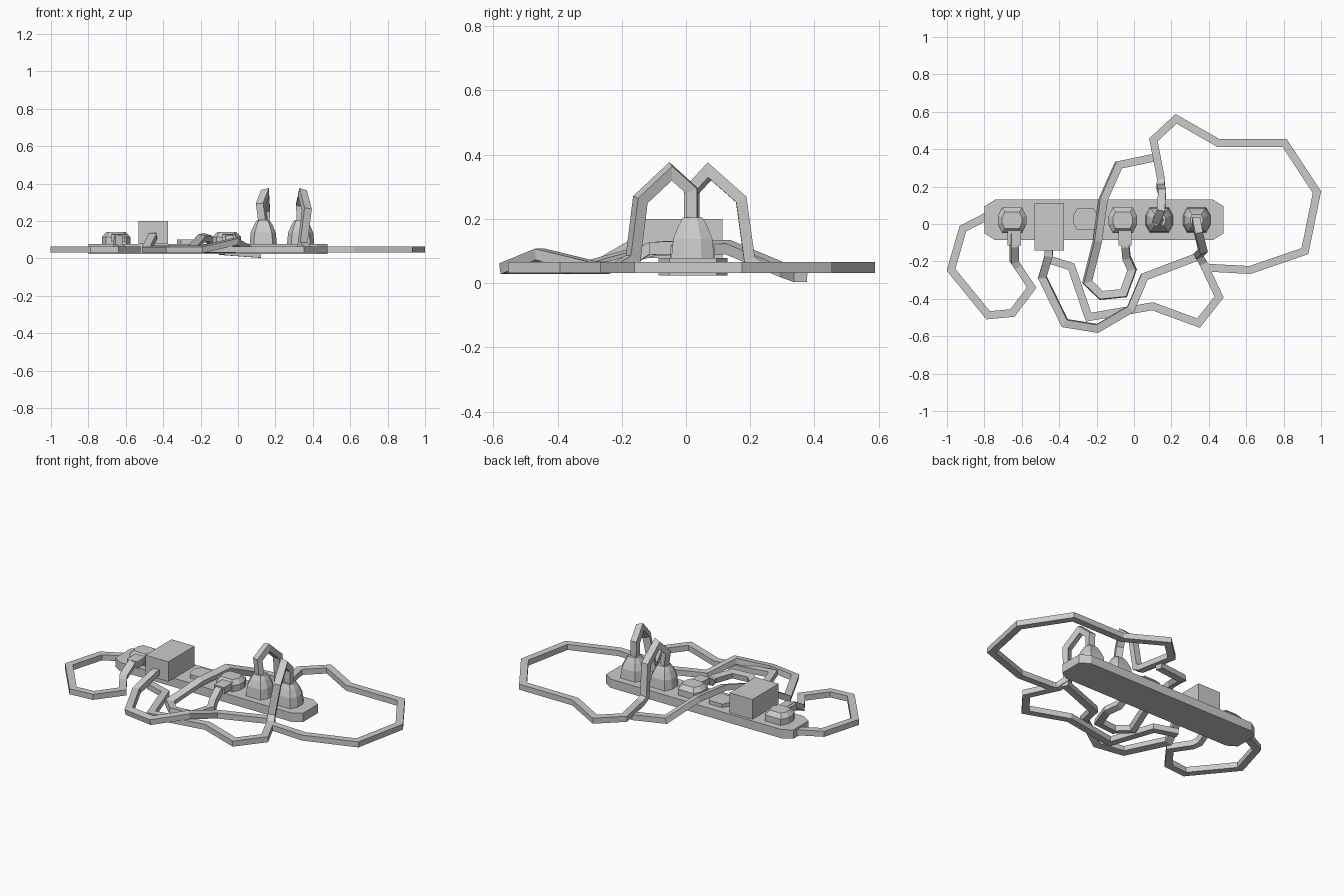
import bpy, bmesh
from mathutils import Vector

CY = 0.022   # centre line of the strip in y


def finish(bm, name):
    bmesh.ops.recalc_face_normals(bm, faces=bm.faces)
    me = bpy.data.meshes.new(name)
    bm.to_mesh(me)
    bm.free()
    ob = bpy.data.objects.new(name, me)
    bpy.context.collection.objects.link(ob)
    return ob


def skin(rings, name):
    """Closed tube or loft through rings of equal point count."""
    bm = bmesh.new()
    vs = [[bm.verts.new(p) for p in r] for r in rings]
    n = len(vs[0])
    for a, b in zip(vs, vs[1:]):
        for i in range(n):
            j = (i + 1) % n
            bm.faces.new((a[i], a[j], b[j], b[i]))
    bm.faces.new(vs[0][::-1])
    bm.faces.new(vs[-1])
    return finish(bm, name)


def cut_rect(hx, hy, cx, cy):
    """Rectangle outline with cut corners."""
    return [(hx, cy - hy), (hx, hy - cy), (hx - cx, hy), (cx - hx, hy),
            (-hx, hy - cy), (-hx, cy - hy), (cx - hx, -hy), (hx - cx, -hy)]


def loft(name, x, y, levels):
    """levels: (z, half width, half depth, cut x, cut y)"""
    return skin([[(x + px, y + py, z) for px, py in cut_rect(hx, hy, cx, cy)]
                 for z, hx, hy, cx, cy in levels], name)


def cable(name, pts, w=0.042, h=0.034):
    """Mitred square cable; the first point lies on the flat end."""
    P = [Vector(p) for p in pts]
    d = [(b - a).normalized() for a, b in zip(P, P[1:])]
    side = d[0].cross(Vector((0, 0, 1))).normalized()
    up = side.cross(d[0])
    ring = [P[0] + side * sx * w / 2 + up * sy * h / 2
            for sx, sy in ((1, 1), (-1, 1), (-1, -1), (1, -1))]
    rings = [ring]
    for i in range(1, len(P)):
        t = d[i - 1]
        n = t if i == len(P) - 1 else (t + d[i]).normalized()
        ring = [q + t * ((P[i] - q).dot(n) / t.dot(n)) for q in ring]
        rings.append(ring)
    return skin(rings, name)


def flat(z, *xy):
    return [(x, y, z) for x, y in xy]


# strip body
loft("strip_body", -0.16, CY, [(0.024, 0.638, 0.108, 0.055, 0.035),
                               (0.078, 0.638, 0.108, 0.055, 0.035)])

# raised sockets
for i, x in enumerate((-0.65, -0.455, -0.26, -0.06, 0.135, 0.335)):
    loft(f"socket_{i + 1}", x, 0.026, [(0.07, 0.066, 0.058, 0.022, 0.04),
                                       (0.1, 0.066, 0.058, 0.022, 0.04)])

# adapter box
bm = bmesh.new()
bmesh.ops.create_cube(bm, size=1)
for v in bm.verts:
    v.co = (v.co.x * 0.156 - 0.453, v.co.y * 0.254 - 0.014, v.co.z * 0.122 + 0.139)
finish(bm, "adapter_box")

# low plugs with a strain relief at the front
for i, x in enumerate((-0.652, -0.06)):
    loft(f"low_plug_{i + 1}", x, 0.02, [(0.075, 0.076, 0.068, 0.022, 0.045),
                                        (0.115, 0.076, 0.068, 0.022, 0.045),
                                        (0.14, 0.053, 0.045, 0.015, 0.03)])
    cable(f"low_plug_relief_{i + 1}", [(x + 0.012, -0.02, 0.11), (x + 0.012, -0.115, 0.108)],
          0.07, 0.04)

# tall plugs
for i, x in enumerate((0.135, 0.335)):
    loft(f"tall_plug_{i + 1}", x, 0.021, [(0.075, 0.073, 0.067, 0.022, 0.04),
                                          (0.138, 0.067, 0.061, 0.022, 0.036),
                                          (0.178, 0.05, 0.045, 0.016, 0.027),
                                          (0.205, 0.033, 0.03, 0.01, 0.018)])

Z = 0.048
# strip's own cable, looped back to its first socket
cable("strip_cable", flat(Z, (-0.77, 0.05), (-0.915, -0.025), (-0.978, -0.245), (-0.78, -0.488),
                          (-0.65, -0.476), (-0.547, -0.34), (-0.62, -0.23))
      + [(-0.64, -0.2, 0.06), (-0.64, -0.12, 0.108), (-0.64, -0.05, 0.11)])

# low plug cable crossing over the strip, its end dipping behind
cable("low_plug_cable", [(0.12, 0.357, 0.02), (-0.083, 0.315, 0.035), (-0.165, 0.13, 0.112),
                         (-0.195, -0.09, 0.108)]
      + flat(Z, (-0.25, -0.31), (-0.175, -0.382), (-0.055, -0.37), (-0.01, -0.245))
      + [(-0.04, -0.18, 0.065), (-0.046, -0.12, 0.105), (-0.048, -0.05, 0.11)])

# tall plug cable with the big loop on the right
cable("right_loop_cable", flat(Z, (0.365, -0.222), (0.4, -0.234), (0.62, -0.246), (0.914, -0.145),
                               (0.978, 0.17), (0.805, 0.434), (0.45, 0.434), (0.225, 0.562),
                               (0.104, 0.45), (0.145, 0.235))
      + [(0.142, 0.198, 0.07), (0.15, 0.172, 0.26), (0.145, 0.073, 0.348),
         (0.122, 0.018, 0.288), (0.135, 0.018, 0.19)])

# tall plug cable running along the front
cable("front_cable", flat(Z, (-0.47, -0.185), (-0.335, -0.228), (-0.243, -0.498), (0.1, -0.44),
                          (0.345, -0.53), (0.455, -0.39), (0.37, -0.21))
      + [(0.345, -0.165, 0.075), (0.368, -0.142, 0.26), (0.345, -0.048, 0.348),
         (0.332, 0.018, 0.288), (0.335, 0.018, 0.19)])

# adapter cable, lifted where it crosses the front cable
cable("adapter_cable", flat(Z, (0.365, -0.165), (0.055, -0.283))
      + [(-0.018, -0.455, 0.09)]
      + flat(Z, (-0.195, -0.558), (-0.37, -0.53), (-0.49, -0.285))
      + [(-0.456, -0.17, 0.115), (-0.455, -0.12, 0.12)])
